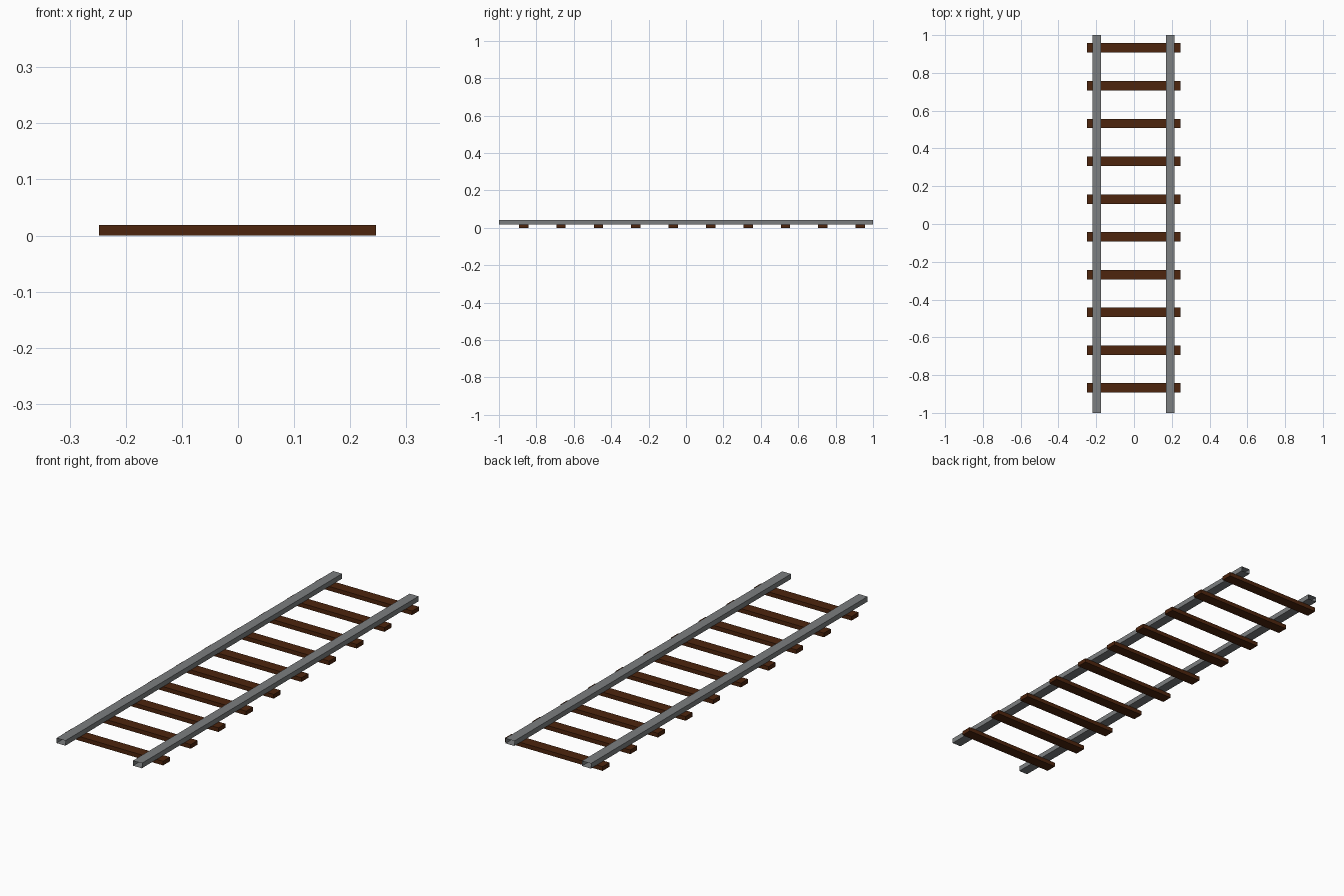
import bpy, bmesh

if "Cube" in bpy.data.objects:
    bpy.data.objects.remove(bpy.data.objects["Cube"])


def material(name, rgb):
    m = bpy.data.materials.new(name)
    m.diffuse_color = (*rgb, 1)
    m.use_nodes = True
    m.node_tree.nodes["Principled BSDF"].inputs["Base Color"].default_value = m.diffuse_color
    return m


def box(name, center, size, mat, open_ends=False):
    bm = bmesh.new()
    bmesh.ops.create_cube(bm, size=1)
    bmesh.ops.scale(bm, vec=size, verts=bm.verts)
    if open_ends:
        bm.normal_update()
        ends = [f for f in bm.faces if abs(f.normal.y) > 0.9]
        bmesh.ops.delete(bm, geom=ends, context='FACES')
    me = bpy.data.meshes.new(name)
    bm.to_mesh(me)
    bm.free()
    me.materials.append(mat)
    ob = bpy.data.objects.new(name, me)
    ob.location = center
    bpy.context.collection.objects.link(ob)
    return ob


steel = material("steel grey", (0.20, 0.21, 0.215))
wood = material("dark brown wood", (0.075, 0.018, 0.004))

# Rails: hollow box sections, open at both ends
for side, x in (("left", -0.196), ("right", 0.191)):
    box(f"rail_{side}", (x, 0, 0.0305), (0.045, 2.0, 0.023), steel, open_ends=True)

# Wooden cross ties, evenly spaced
for i in range(10):
    box(f"tie_{i + 1}", (-0.001, -0.868 + 0.2 * i, 0.0095), (0.494, 0.05, 0.019), wood)
